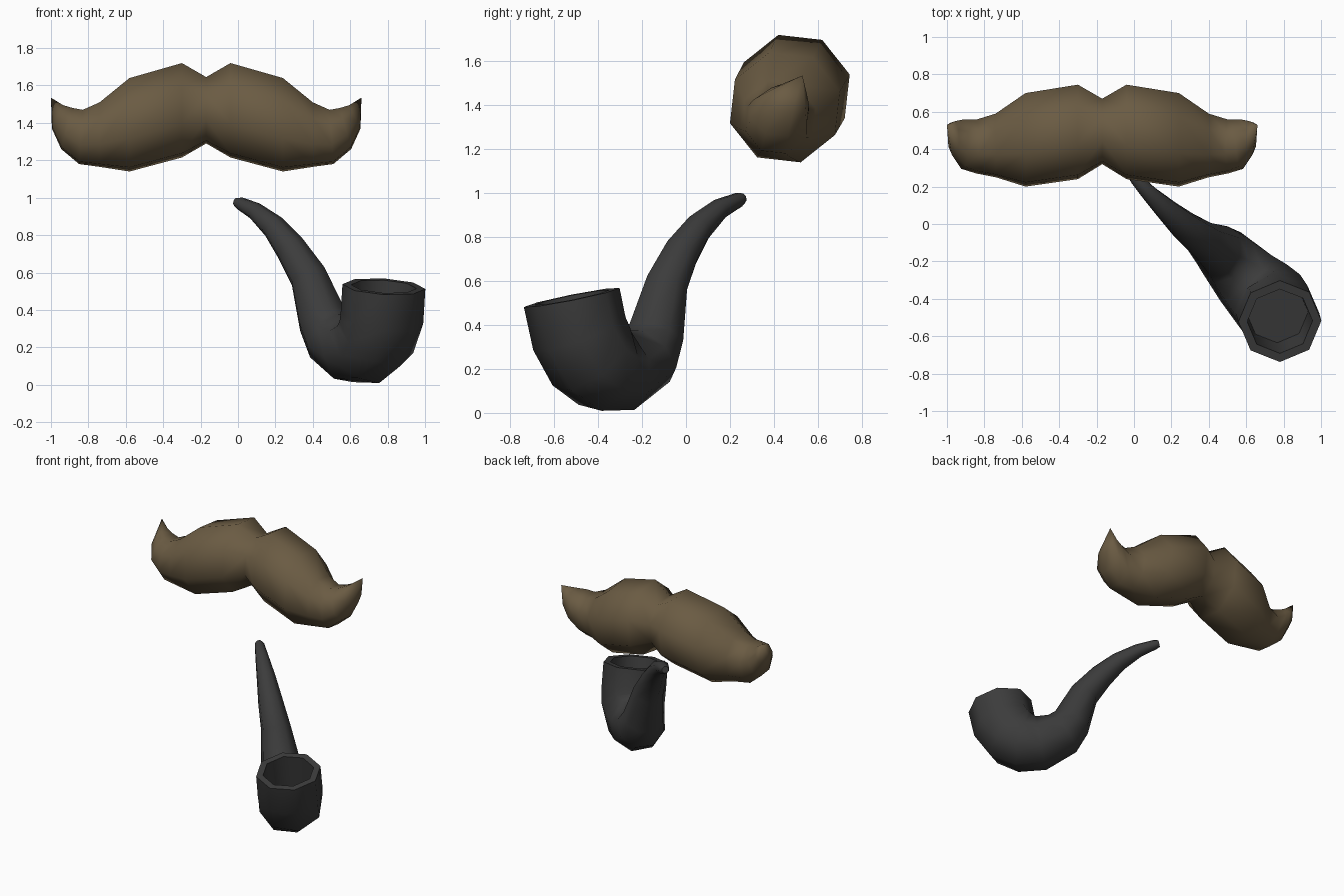
import bpy, bmesh, math
from mathutils import Vector

if "Cube" in bpy.data.objects:
    bpy.data.objects.remove(bpy.data.objects["Cube"])

SIDES = 8


def material(name, rgb):
    m = bpy.data.materials.new(name)
    m.diffuse_color = (*rgb, 1)
    m.use_nodes = True
    m.node_tree.nodes["Principled BSDF"].inputs["Base Color"].default_value = m.diffuse_color
    return m


def loft(name, rings, mat, tip=None, cap_start=True, smooth=60):
    """Skin equal-sized rings of points; end in a tip point or a flat cap."""
    bm = bmesh.new()
    rows = [[bm.verts.new(p) for p in ring] for ring in rings]
    for a, b in zip(rows, rows[1:]):
        for i in range(SIDES):
            j = (i + 1) % SIDES
            bm.faces.new((a[i], a[j], b[j], b[i]))
    if cap_start:
        bm.faces.new(rows[0])
    if tip:
        t = bm.verts.new(tip)
        for i in range(SIDES):
            bm.faces.new((rows[-1][i], rows[-1][(i + 1) % SIDES], t))
    else:
        bm.faces.new(rows[-1])
    bmesh.ops.recalc_face_normals(bm, faces=bm.faces)
    me = bpy.data.meshes.new(name)
    bm.to_mesh(me)
    bm.free()
    me.materials.append(mat)
    ob = bpy.data.objects.new(name, me)
    bpy.context.collection.objects.link(ob)
    bpy.ops.object.select_all(action='DESELECT')
    ob.select_set(True)
    bpy.context.view_layer.objects.active = ob
    bpy.ops.object.shade_smooth_by_angle(angle=math.radians(smooth))
    return ob


brown = material("hair brown", (0.145, 0.105, 0.056))
charcoal = material("charcoal", (0.045, 0.045, 0.045))

# Moustache half: top (x, z), bottom (x, z), front y, back y of each ring
sections = [
    (0.00, 1.645, 0.00, 1.29, 0.32, 0.67),
    (0.13, 1.72, 0.13, 1.215, 0.24, 0.745),
    (0.41, 1.64, 0.41, 1.14, 0.20, 0.70),
    (0.57, 1.51, 0.57, 1.165, 0.25, 0.59),
    (0.66, 1.47, 0.68, 1.18, 0.27, 0.56),
    (0.715, 1.48, 0.775, 1.26, 0.295, 0.56),
    (0.765, 1.495, 0.825, 1.37, 0.37, 0.55),
]
rings = []
for tx, tz, bx, bz, y0, y1 in sections:
    ring = []
    for i in range(SIDES):
        a = math.radians(16 + 45 * i)
        v, h = math.sin(a) * 0.52, math.cos(a) * 0.52
        ring.append(((tx + bx) / 2 + (tx - bx) * v,
                     (y0 + y1) / 2 + (y1 - y0) * h,
                     (tz + bz) / 2 + (tz - bz) * v))
    rings.append(ring)
moustache = loft("moustache", rings, brown, tip=(0.83, 0.53, 1.535),
                 cap_start=False)
moustache.location.x = -0.17
mirror = moustache.modifiers.new("mirror", 'MIRROR')
mirror.use_clip = True

# Pipe centre line and radii, from the bowl rim round the heel to the mouthpiece
path = [
    (0.78, -0.52, 0.525, 0.222),
    (0.77, -0.485, 0.36, 0.223),
    (0.74, -0.43, 0.255, 0.22),
    (0.68, -0.37, 0.205, 0.21),
    (0.60, -0.29, 0.195, 0.19),
    (0.50, -0.18, 0.26, 0.162),
    (0.45, -0.14, 0.35, 0.138),
    (0.375, -0.09, 0.58, 0.103),
    (0.28, -0.02, 0.73, 0.085),
    (0.19, 0.06, 0.845, 0.066),
    (0.09, 0.155, 0.93, 0.047),
    (0.01, 0.24, 0.97, 0.034),
    (-0.01, 0.258, 0.977, 0.024),
]
pts = [Vector(p[:3]) for p in path]
axis = Vector((-0.06, 0.2, -1)).normalized()
u = Vector((1, 0, 0))


def circle(c, t, u, r):
    w = t.cross(u)
    return [c + r * (u * math.cos(a) + w * math.sin(a))
            for a in (i * math.tau / SIDES for i in range(SIDES))]


rings = []
for k, p in enumerate(path):
    if k == 0:
        t = axis
    elif k == len(path) - 1:
        t = (pts[k] - pts[k - 1]).normalized()
    else:
        t = ((pts[k] - pts[k - 1]).normalized()
             + (pts[k + 1] - pts[k]).normalized()).normalized()
    u = (u - t * u.dot(t)).normalized()
    rings.append(circle(pts[k], t, u, p[3]))

# Bowl rim and hollow chamber
u0 = Vector((1, 0, 0))
u0 = (u0 - axis * u0.dot(axis)).normalized()
hollow = [circle(pts[0] + axis * 0.24, axis, u0, 0.165),
          circle(pts[0], axis, u0, 0.175)]
loft("pipe", hollow + rings, charcoal)
